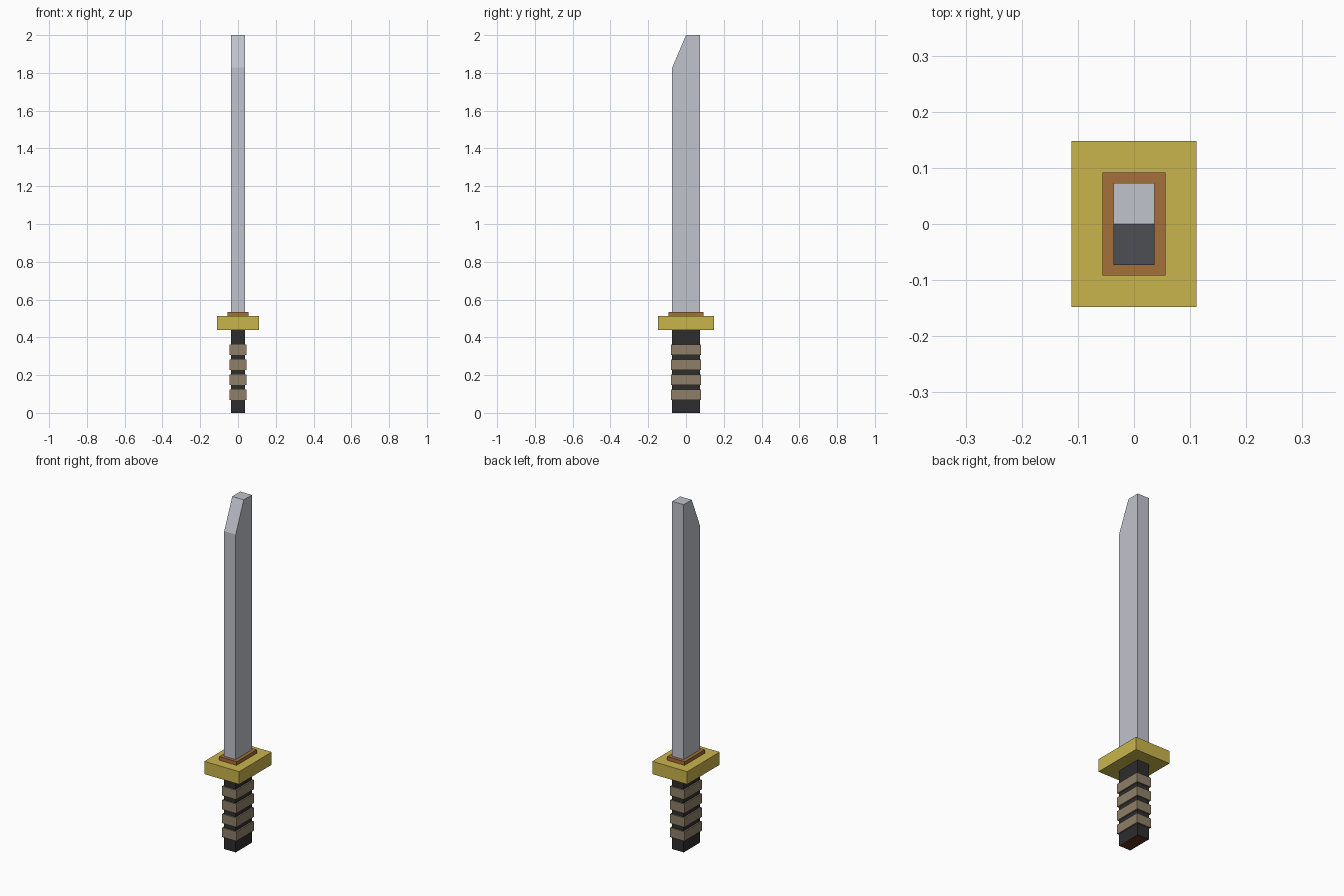
import bpy
import bmesh

if "Cube" in bpy.data.objects:
    bpy.data.objects.remove(bpy.data.objects["Cube"])


def srgb(hex_code):
    """Hex colour to linear RGBA."""
    out = []
    for i in (0, 2, 4):
        c = int(hex_code[i:i + 2], 16) / 255
        out.append(c / 12.92 if c <= 0.04045 else ((c + 0.055) / 1.055) ** 2.4)
    return (*out, 1)


def material(name, hex_code):
    m = bpy.data.materials.new(name)
    m.diffuse_color = srgb(hex_code)
    m.use_nodes = True
    m.node_tree.nodes["Principled BSDF"].inputs["Base Color"].default_value = m.diffuse_color
    return m


steel = material("steel grey", "C1C3CC")
gold = material("dull gold", "C9B54C")
copper = material("copper brown", "A5703A")
black = material("soft black", "2D2D2D")
tan = material("wrap tan", "8F8068")
brown = material("dark brown", "5A3018")


def prism(name, profile, half_x, *mats):
    """Extrude a (y, z) profile across x, centred on x = 0."""
    bm = bmesh.new()
    face = bm.faces.new([bm.verts.new((-half_x, y, z)) for y, z in profile])
    ext = bmesh.ops.extrude_face_region(bm, geom=[face])
    verts = [v for v in ext["geom"] if isinstance(v, bmesh.types.BMVert)]
    bmesh.ops.translate(bm, verts=verts, vec=(2 * half_x, 0, 0))
    bmesh.ops.recalc_face_normals(bm, faces=bm.faces)
    mesh = bpy.data.meshes.new(name)
    bm.to_mesh(mesh)
    bm.free()
    for m in mats:
        mesh.materials.append(m)
    obj = bpy.data.objects.new(name, mesh)
    bpy.context.collection.objects.link(obj)
    return obj


def box(name, hx, hy, z0, z1, *mats):
    return prism(name, [(-hy, z0), (hy, z0), (hy, z1), (-hy, z1)], hx, *mats)


# Blade with a slanted tip
prism("blade", [(-0.073, 0.53), (0.073, 0.53), (0.073, 2.0), (0.0, 2.0),
                (-0.073, 1.828)], 0.0365, steel)

# Collar and guard
box("collar", 0.056, 0.092, 0.513, 0.534, copper)
box("guard", 0.111, 0.148, 0.44, 0.513, gold)

# Handle with a brown underside
handle = box("handle", 0.0365, 0.073, 0.0, 0.44, black, brown)
for p in handle.data.polygons:
    if p.normal.z < -0.9:
        p.material_index = 1

# Grip wraps
for i in range(4):
    z = 0.069 + i * 0.0795
    box(f"grip_wrap_{i + 1}", 0.045, 0.079, z, z + 0.054, tan)
